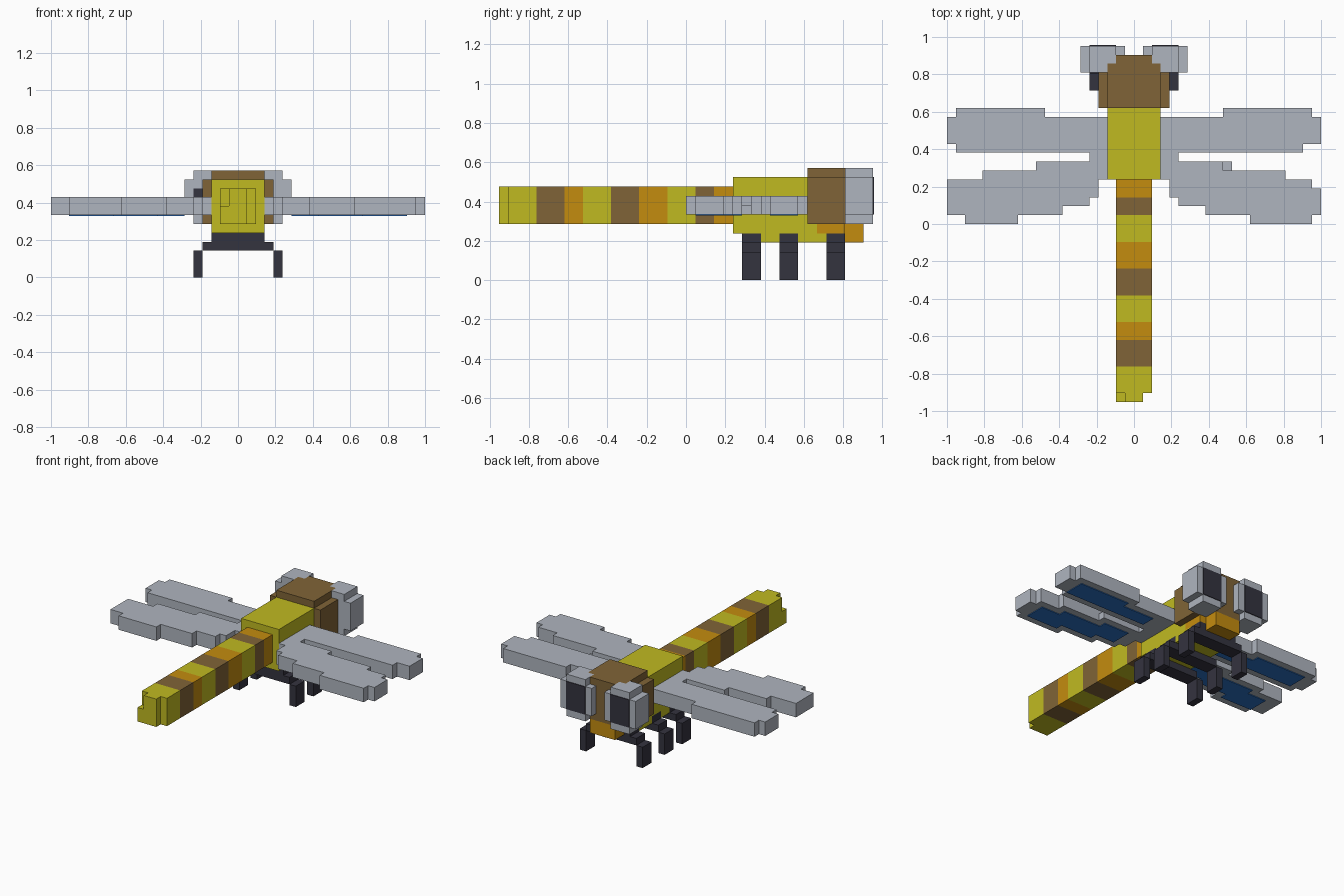
import bpy, bmesh
from mathutils import Matrix, Vector

cube = bpy.data.objects.get("Cube")
if cube:
    bpy.data.objects.remove(cube)

U = 1 / 21  # one block of the grid; all part sizes below are in blocks


def srgb(r, g, b):
    return tuple((c / 255 / 12.92 if c < 10 else ((c / 255 + 0.055) / 1.055) ** 2.4)
                 for c in (r, g, b)) + (1,)


def material(name, rgb):
    m = bpy.data.materials.new(name)
    m.use_nodes = True
    m.diffuse_color = srgb(*rgb)
    bsdf = m.node_tree.nodes["Principled BSDF"]
    bsdf.inputs["Base Color"].default_value = srgb(*rgb)
    bsdf.inputs["Roughness"].default_value = 0.9
    return m


YELLOW = material("yellow", (192, 186, 33))
ORANGE = material("orange", (196, 140, 15))
BROWN = material("brown", (128, 100, 55))
GREY = material("wing grey", (175, 181, 191))
DARK = material("dark slate", (52, 51, 63))
BLUE = material("wing blue", (42, 112, 195))


def finish(name, bm, mats):
    bmesh.ops.recalc_face_normals(bm, faces=bm.faces)
    bmesh.ops.scale(bm, vec=(U, U, U), verts=bm.verts)
    me = bpy.data.meshes.new(name)
    bm.to_mesh(me)
    bm.free()
    for m in mats:
        me.materials.append(m)
    ob = bpy.data.objects.new(name, me)
    bpy.context.collection.objects.link(ob)
    return ob


def add_box(bm, x0, x1, y0, y1, z0, z1):
    mid = Vector(((x0 + x1) / 2, (y0 + y1) / 2, (z0 + z1) / 2))
    size = Matrix.Diagonal((abs(x1 - x0), y1 - y0, z1 - z0, 1))
    bmesh.ops.create_cube(bm, size=1, matrix=Matrix.Translation(mid) @ size)


def boxes(name, mat, *dims):
    bm = bmesh.new()
    for d in dims:
        add_box(bm, *d)
    return finish(name, bm, [mat])


def banded_box(name, dims, bands):
    """Box cut along y; bands are (start_y, material)."""
    bm = bmesh.new()
    add_box(bm, *dims)
    for y, _ in bands[1:]:
        bmesh.ops.bisect_plane(bm, geom=bm.verts[:] + bm.edges[:] + bm.faces[:],
                               plane_co=(0, y, 0), plane_no=(0, 1, 0))
    mats = list(dict.fromkeys(m for _, m in bands))
    for f in bm.faces:
        y = f.calc_center_median().y
        inside = [m for s, m in bands if s <= y + 1e-4]
        f.material_index = mats.index(inside[-1])
    return finish(name, bm, mats)


def prism(name, mat, outline, z0, z1, side=1):
    bm = bmesh.new()
    face = bm.faces.new([bm.verts.new((x * side, y, z0)) for x, y in outline])
    ext = bmesh.ops.extrude_face_region(bm, geom=[face])
    tops = [v for v in ext["geom"] if isinstance(v, bmesh.types.BMVert)]
    bmesh.ops.translate(bm, verts=tops, vec=(0, 0, z1 - z0))
    return finish(name, bm, [mat])


# Striped tail with a chipped end
banded_box("tail", (-2, 2, -19, 5, 6, 10),
           [(-19, YELLOW), (-16, BROWN), (-13, ORANGE), (-11, YELLOW), (-8, BROWN),
            (-5, ORANGE), (-2, YELLOW), (1, BROWN), (3, ORANGE)])
boxes("tail_tip", YELLOW, (-1, 1, -20, -19, 6, 10), (-2, -1, -20, -19, 6, 8))

# Thorax and belly, the belly crossed by the dark leg roots
boxes("thorax", YELLOW, (-3, 3, 5, 13, 5, 11), (-3, 3, 13, 14, 5, 6))
banded_box("belly", (-3, 3, 6, 17, 4, 5),
           [(6, DARK), (8, YELLOW), (10, DARK), (12, YELLOW), (15, DARK)])

# Three pairs of legs on cross struts
for label, y in (("rear", 6), ("middle", 10), ("front", 15)):
    boxes(label + "_legs", DARK, (-4, 4, y, y + 2, 3, 4),
          (-5, -4, y, y + 2, 0, 3), (4, 5, y, y + 2, 0, 3))

# Head: main block, crown and narrow face
boxes("head", BROWN, (-4, 4, 13, 17, 6, 11))
prism("head_crown", BROWN, [(-3, 13), (3, 13), (3, 18), (2, 18), (2, 19),
                            (-2, 19), (-2, 18), (-3, 18)], 11, 12)
boxes("face", BROWN, (-2, 2, 17, 19, 6, 11))
boxes("jaw", ORANGE, (-3, 3, 14, 17, 5, 6), (-2, 2, 17, 19, 4, 6))

P = 0.1  # plate thickness for painted details
for side, label in ((-1, "right"), (1, "left")):
    s = side
    # Eye frame with a dark lens
    boxes(label + "_eye", GREY,
          (s, 6 * s, 17, 20, 7, 11), (2 * s, 5 * s, 17, 20, 6, 7),
          (3 * s, 5 * s, 17, 20, 11, 12), (2 * s, 3 * s, 18, 20, 11, 12))
    boxes(label + "_eye_lens", DARK, (2 * s, 5 * s, 20, 20 + P, 7, 11))

    # Front and rear wing in one stepped outline; tips differ a little per side
    left = s > 0
    front_x, rear_x = (19, 20) if left else (20, 19)
    step_x, tip_y = (10, 4) if left else (11, 5)
    outline = [(3, 5), (4, 5), (4, 3), (5, 3), (5, 2), (8, 2), (8, 1), (13, 1), (13, 0),
               (rear_x, 0), (rear_x, 1), (21, 1), (21, tip_y)]
    outline += [(20, 4), (20, 5)] if left else [(21, 5)]
    outline = list(dict.fromkeys(outline))
    outline += [(17, 5), (17, 6), (step_x, 6), (step_x, 7), (5, 7), (5, 8),
                (front_x, 8), (front_x, 9), (21, 9), (21, 12), (20, 12), (20, 13),
                (10, 13), (10, 12), (3, 12)]
    prism(label + "_wings", GREY, outline, 7, 9, s)
    # Blue membranes under the wings
    prism(label + "_front_membrane", BLUE,
          [(6, 9), (19, 9), (19, 12), (11, 12), (11, 11), (6, 11)], 7 - P, 7, s)
    prism(label + "_rear_membrane", BLUE,
          [(6, 3), (9, 3), (9, 2), (14, 2), (14, 1), (19, 1), (19, 4), (16, 4), (16, 5),
           (10, 5), (10, 6), (6, 6)], 7 - P, 7, s)

# Small odd blocks: half-height wing step and dark fleck behind the right eye
boxes("left_wing_step", GREY, (10, 11, 6, 7, 7, 8))
boxes("right_eye_fleck", DARK, (-5, -4, 17 - P, 17, 9, 10))
